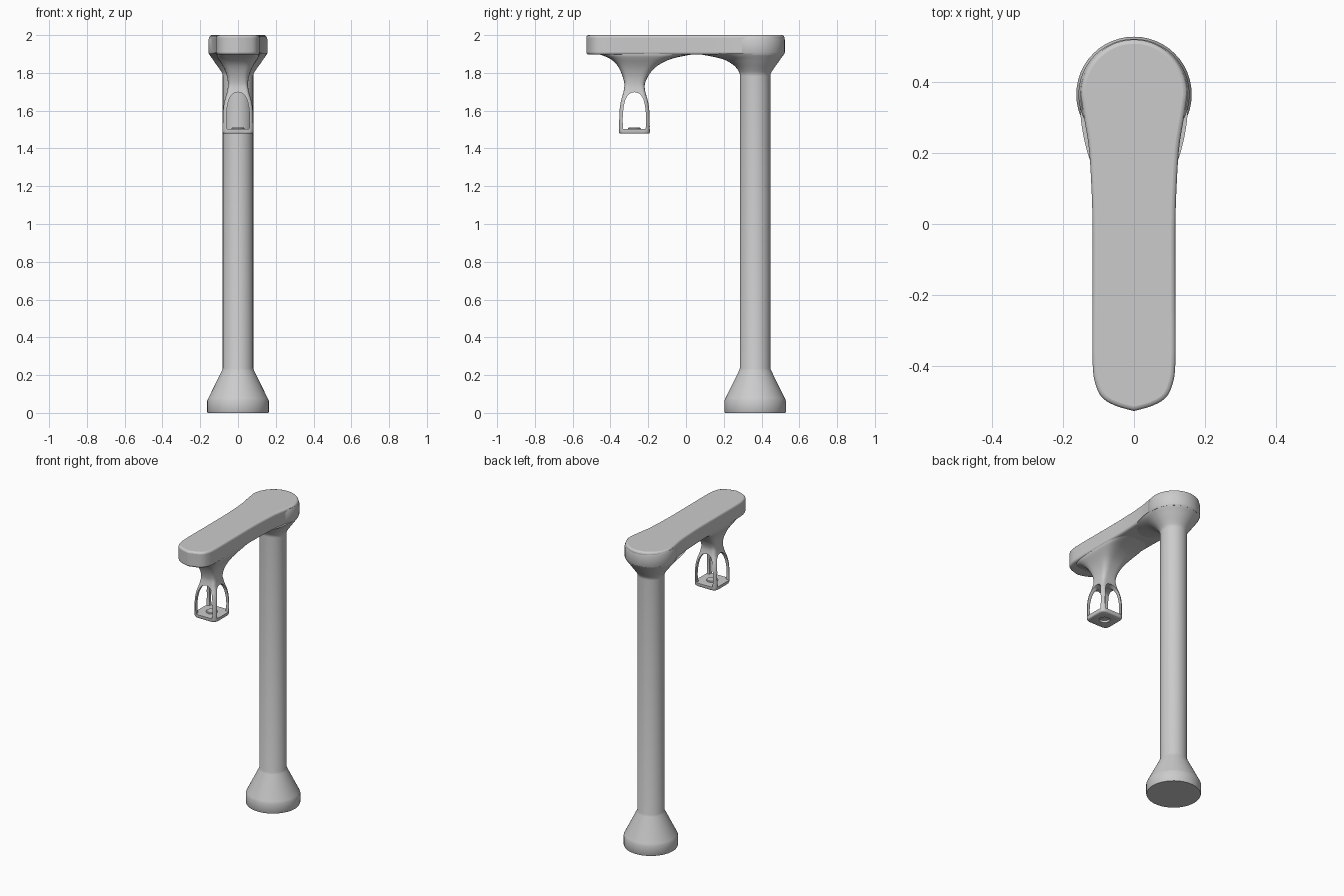
import bpy, bmesh, math
from mathutils import Vector

if "Cube" in bpy.data.objects:
    bpy.data.objects.remove(bpy.data.objects["Cube"])

COL_Y = 0.366    # column axis
LAMP_Y = -0.273  # lantern axis


def finish(bm, name, angle=35):
    bmesh.ops.recalc_face_normals(bm, faces=bm.faces)
    me = bpy.data.meshes.new(name)
    bm.to_mesh(me)
    bm.free()
    ob = bpy.data.objects.new(name, me)
    bpy.context.collection.objects.link(ob)
    shade(ob, angle)
    return ob


def shade(ob, angle=35):
    bpy.ops.object.select_all(action='DESELECT')
    ob.select_set(True)
    bpy.context.view_layer.objects.active = ob
    bpy.ops.object.shade_smooth_by_angle(angle=math.radians(angle))


def spline(pts, steps=4):
    """Catmull-Rom interpolation of tuples of any length."""
    out = []
    for i in range(len(pts) - 1):
        p0, p1, p2, p3 = (pts[max(i - 1, 0)], pts[i], pts[i + 1],
                          pts[min(i + 2, len(pts) - 1)])
        for s in range(steps):
            t = s / steps
            out.append(tuple(0.5 * (2*b + (c - a)*t + (2*a - 5*b + 4*c - d)*t*t
                                    + (3*b - a - 3*c + d)*t**3)
                             for a, b, c, d in zip(p0, p1, p2, p3)))
    return out + [tuple(pts[-1])]


def loft(name, rows, cy=None, n=48):
    """Rows of (z, y front, y back, half width, superellipse power)."""
    bm = bmesh.new()
    rings = []
    for z, lo, hi, hx, p in rows:
        c = cy if cy is not None else (lo + hi) / 2
        ring = []
        for k in range(n):
            a = 2 * math.pi * k / n
            x = math.copysign(abs(math.cos(a)) ** (2 / p), math.cos(a))
            y = math.copysign(abs(math.sin(a)) ** (2 / p), math.sin(a))
            ring.append(bm.verts.new((x * hx, c + y * ((hi - c) if y > 0 else (c - lo)), z)))
        rings.append(ring)
    for a, b in zip(rings, rings[1:]):
        for k in range(n):
            bm.faces.new((a[k], a[(k + 1) % n], b[(k + 1) % n], b[k]))
    bm.faces.new(rings[0][::-1])
    bm.faces.new(rings[-1])
    return finish(bm, name)


def prism(name, pts, offset):
    bm = bmesh.new()
    f = bm.faces.new([bm.verts.new(p) for p in pts])
    ext = bmesh.ops.extrude_face_region(bm, geom=[f])
    bmesh.ops.translate(bm, vec=Vector(offset),
                        verts=[v for v in ext['geom'] if isinstance(v, bmesh.types.BMVert)])
    return finish(bm, name)


def bevel(ob, width, segments, angle):
    m = ob.modifiers.new("soft_edges", 'BEVEL')
    m.width, m.segments = width, segments
    m.limit_method, m.angle_limit = 'ANGLE', math.radians(angle)
    apply(ob, m)


def apply(ob, m):
    bpy.context.view_layer.objects.active = ob
    bpy.ops.object.modifier_apply(modifier=m.name)


def cut(ob, cutter):
    m = ob.modifiers.new("cut", 'BOOLEAN')
    m.operation, m.solver, m.object = 'DIFFERENCE', 'EXACT', cutter
    apply(ob, m)
    bpy.data.objects.remove(cutter)


# Flared base and round column
profile = [(0, .16), (.006, .163), (.064, .163), (.078, .157),
           (.222, .086), (.235, .081), (1.82, .081)]
loft("column_with_base", [(z, COL_Y - r, COL_Y + r, r, 2) for z, r in profile], COL_Y)

# Capital under the arm, pulled forward into an arched fillet
capital = [(1.785, .285, .447, .081, 2), (1.80, .283, .450, .085, 2),
           (1.825, .268, .466, .101, 2), (1.85, .240, .484, .119, 2),
           (1.873, .195, .500, .135, 2), (1.89, .12, .513, .147, 2),
           (1.902, .05, .521, .154, 2)]
loft("capital", spline(capital, 3), COL_Y)
rim = [(1.895, .151), (1.908, .157), (1.975, .157), (1.99, .151)]
loft("capital_rim", [(z, COL_Y - r, COL_Y + r, r, 2) for z, r in rim], COL_Y)

# Arm: mirrored outline with a round back and a softly pointed front
half = spline([(0, -.528), (.05, -.514), (.088, -.492), (.108, -.455), (.117, -.39),
               (.117, -.2), (.117, 0), (.121, .12), (.128, .22), (.141, .3), (.151, .366)])
half += [(.151 * math.cos(a), COL_Y + .155 * math.sin(a))
         for a in (math.pi / 2 * k / 14 for k in range(1, 14))] + [(0, COL_Y + .155)]
outline = half + [(-x, y) for x, y in half[-2:0:-1]]
arm = prism("arm", [(x, y, 1.897) for x, y in outline], (0, 0, .103))
bevel(arm, .012, 3, 50)
shade(arm)

# Lantern: square cage flowing up through a neck into the arm
cage = [(1.478, .076), (1.483, .081), (1.50, .083), (1.56, .083), (1.61, .080),
        (1.65, .073), (1.685, .062), (1.71, .056)]
rows = [(z, LAMP_Y - w, LAMP_Y + w, w, 6) for z, w in cage]
rows += [(1.74, -.326, -.218, .053, 4.5), (1.78, -.335, -.202, .058, 4),
         (1.82, -.352, -.172, .072, 4), (1.85, -.372, -.132, .088, 4),
         (1.875, -.402, -.075, .104, 4), (1.89, -.436, -.01, .112, 4),
         (1.902, -.47, .06, .114, 4)]
lantern = loft("lantern_cage", spline(rows, 3))

# Arched openings through both axes leave four corner posts
arch = spline([(.059, 1.502), (.062, 1.54), (.061, 1.58), (.056, 1.625),
               (.045, 1.665), (.026, 1.69), (0, 1.698)], 3)
arch = arch + [(-x, z) for x, z in arch[-2::-1]]
cut(lantern, prism("cutter_y", [(x, LAMP_Y - .3, z) for x, z in arch], (0, .6, 0)))
cut(lantern, prism("cutter_x", [(-.3, LAMP_Y + x, z) for x, z in arch], (.6, 0, 0)))
# Shallow recess below the floor
r = .032
cut(lantern, loft("cutter_floor", [(1.45, LAMP_Y - r, LAMP_Y + r, r, 2),
                                   (1.492, LAMP_Y - r, LAMP_Y + r, r, 2)]))
bevel(lantern, .005, 2, 55)
shade(lantern)

# Lamp socket on the cage floor
loft("lamp_socket", [(z, LAMP_Y - q, LAMP_Y + q, q, 2)
                     for z, q in ((1.494, .034), (1.506, .034), (1.51, .03))])
